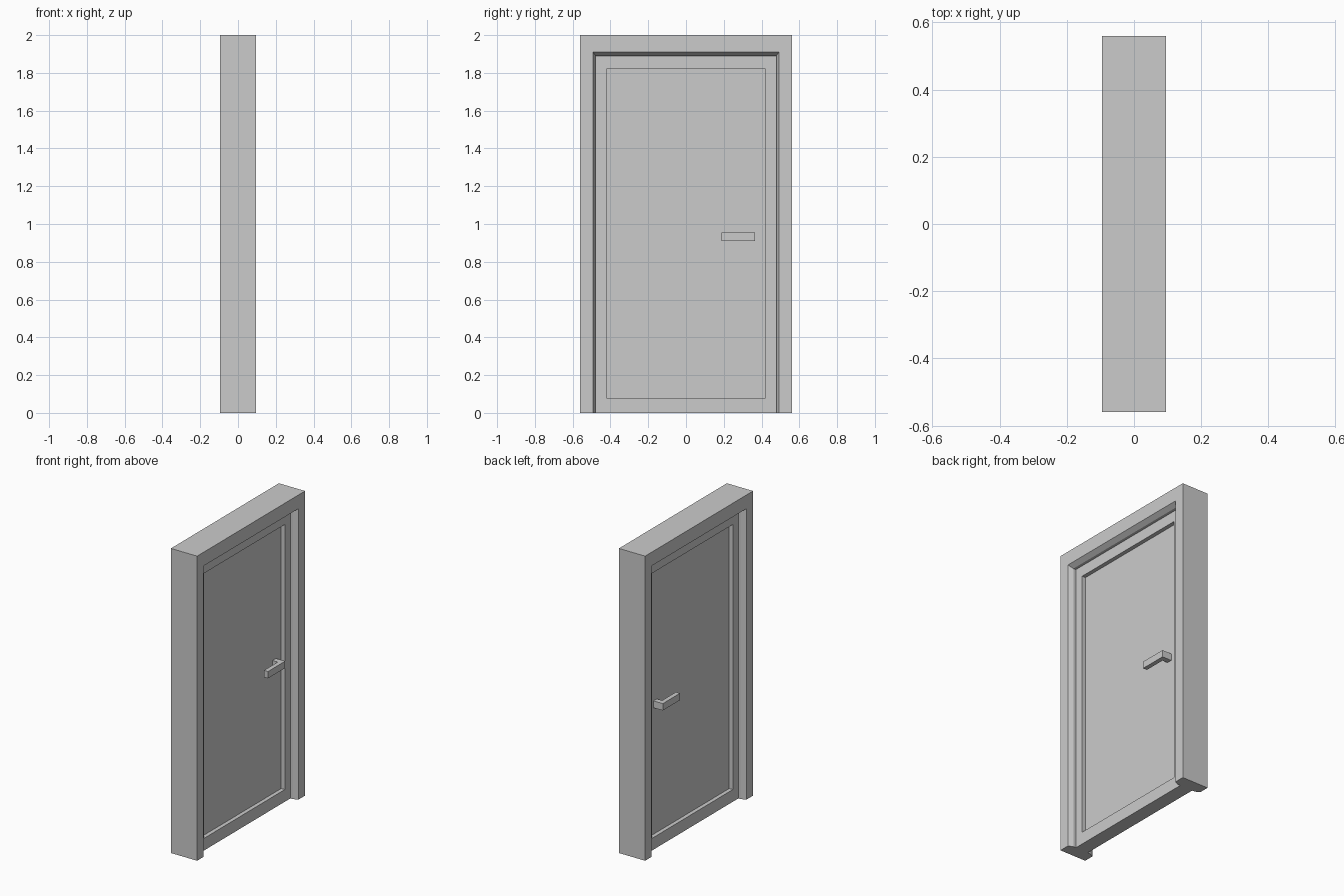
import bpy, bmesh
from mathutils import Vector, Matrix

if "Cube" in bpy.data.objects:
    bpy.data.objects.remove(bpy.data.objects["Cube"], do_unlink=True)

GREY = (0.6, 0.6, 0.6, 1)
grey = bpy.data.materials.new("light_grey")
grey.use_nodes = True
grey.diffuse_color = GREY
grey.node_tree.nodes["Principled BSDF"].inputs["Base Color"].default_value = GREY


def finish(name, bm):
    bmesh.ops.recalc_face_normals(bm, faces=bm.faces[:])
    mesh = bpy.data.meshes.new(name)
    bm.to_mesh(mesh)
    bm.free()
    mesh.materials.append(grey)
    obj = bpy.data.objects.new(name, mesh)
    bpy.context.collection.objects.link(obj)
    return obj


def add_box(bm, low, high):
    low, high = Vector(low), Vector(high)
    size = Matrix.Diagonal((high - low).to_4d())
    bmesh.ops.create_cube(bm, size=1, matrix=Matrix.Translation((low + high) / 2) @ size)


# Door frame: a cross-section (depth, half width, height) swept up, over and down
half_depth, stop = 0.095, 0.065
section = [(-half_depth, 0.56, 2.0), (half_depth, 0.56, 2.0),
           (half_depth, 0.492, 1.91), (stop, 0.478, 1.89),
           (-stop, 0.478, 1.89), (-half_depth, 0.492, 1.91)]
bm = bmesh.new()
rings = [[bm.verts.new((x, side * w, h * top)) for x, w, h in section]
         for side, top in ((-1, 0), (-1, 1), (1, 1), (1, 0))]
for a, b in zip(rings, rings[1:]):
    for i in range(len(section)):
        j = (i + 1) % len(section)
        bm.faces.new((a[i], a[j], b[j], b[i]))
bm.faces.new(rings[0])
bm.faces.new(rings[-1])
finish("door_frame", bm)

# Door leaf with a sunken panel on both sides
leaf, panel = 0.046, 0.02
bm = bmesh.new()
add_box(bm, (-leaf, -0.478, 0), (leaf, 0.478, 1.89))
bm.normal_update()
for face in [f for f in bm.faces if abs(f.normal.x) > 0.9]:
    side = 1 if face.normal.x > 0 else -1
    bmesh.ops.inset_individual(bm, faces=[face], thickness=0.05)
    for v in face.verts:
        v.co.y = 0.42 if v.co.y > 0 else -0.42
        v.co.z = 1.82 if v.co.z > 1 else 0.08
    sunk = bmesh.ops.extrude_face_region(bm, geom=[face])["geom"]
    for v in sunk:
        if isinstance(v, bmesh.types.BMVert):
            v.co.x = side * panel
    if face.is_valid:
        bm.faces.remove(face)
finish("door_leaf", bm)

# L-shaped lever handle on each side
profile = [(panel, 0.365), (0.087, 0.365), (0.087, 0.187),
           (0.058, 0.187), (0.058, 0.33), (panel, 0.33)]
for name, side in (("left_handle", 1), ("right_handle", -1)):
    bm = bmesh.new()
    base = bm.faces.new([bm.verts.new((side * x, y, 0.91)) for x, y in profile])
    top = bmesh.ops.extrude_face_region(bm, geom=[base])["geom"]
    bmesh.ops.translate(bm, vec=(0, 0, 0.045),
                        verts=[v for v in top if isinstance(v, bmesh.types.BMVert)])
    finish(name, bm)
